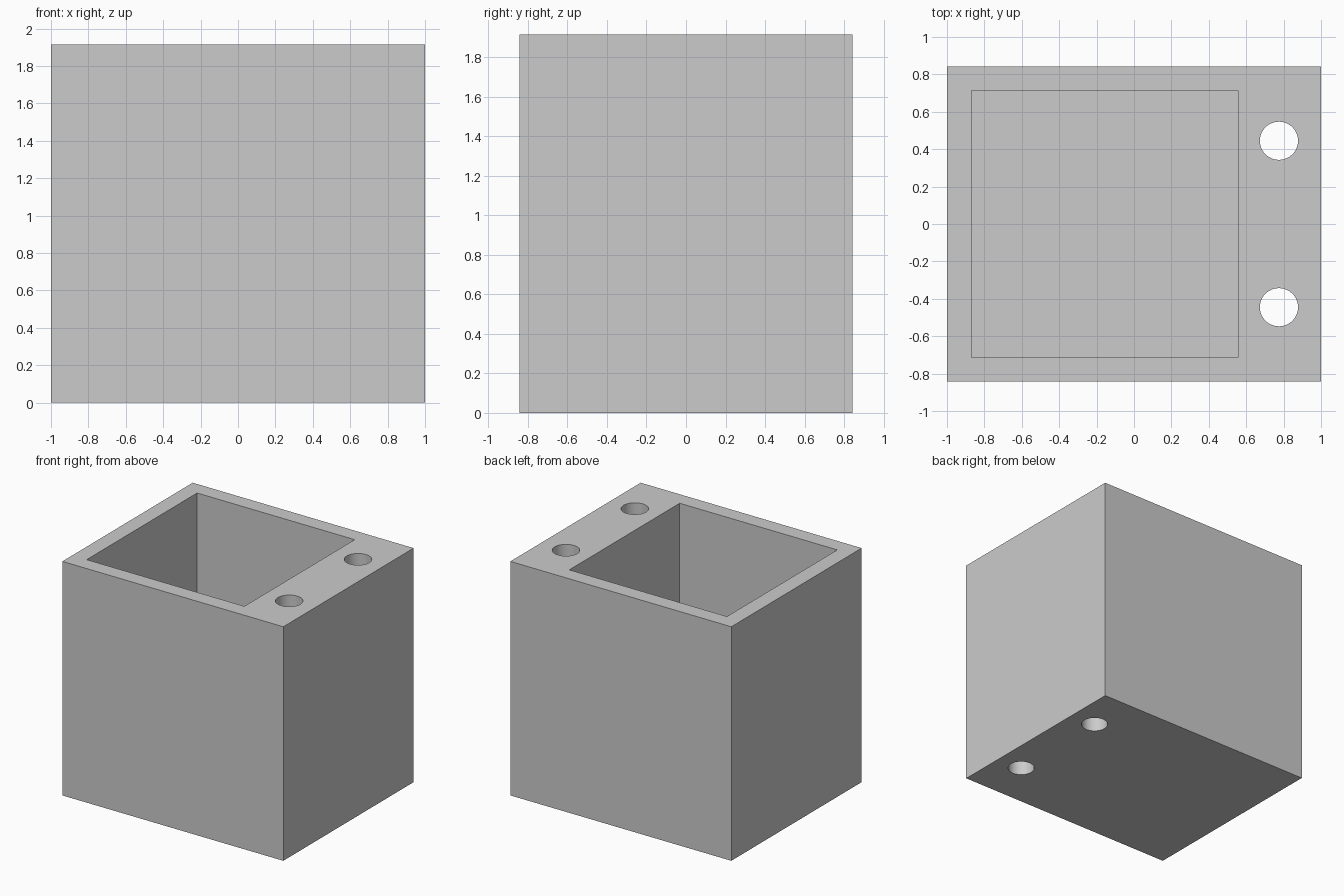
import bpy

old = bpy.data.objects.get("Cube")
if old:
    bpy.data.objects.remove(old, do_unlink=True)

# Overall sizes
HEIGHT, DEPTH, FLOOR = 1.915, 1.685, 0.13
POCKET_LEFT, POCKET_RIGHT, POCKET_DEPTH = -0.87, 0.557, 1.427
HOLE_X, HOLE_Y, HOLE_RADIUS = 0.775, 0.445, 0.102

grey = bpy.data.materials.new("plain grey")
grey.use_nodes = True
colour = (0.6, 0.6, 0.6, 1)
grey.diffuse_color = colour
grey.node_tree.nodes["Principled BSDF"].inputs["Base Color"].default_value = colour


def box(name, size, centre):
    bpy.ops.mesh.primitive_cube_add(size=1, location=centre)
    obj = bpy.context.object
    obj.name = name
    obj.scale = size
    bpy.ops.object.transform_apply(location=False, rotation=False, scale=True)
    obj.data.materials.append(grey)
    return obj


def cut(body, cutter):
    """Subtract the cutter, then remove it."""
    cutter.hide_render = True
    mod = body.modifiers.new("cut", "BOOLEAN")
    mod.operation = "DIFFERENCE"
    mod.solver = "EXACT"
    mod.object = cutter
    bpy.context.view_layer.objects.active = body
    bpy.ops.object.modifier_apply(modifier=mod.name)
    bpy.data.objects.remove(cutter, do_unlink=True)


# Solid block
block = box("holder_block", (2, DEPTH, HEIGHT), (0, 0, HEIGHT / 2))

# Open-topped pocket, running past the rim for a clean cut
pocket_height = HEIGHT - FLOOR + 0.1
cut(block, box("pocket_cutter",
               (POCKET_RIGHT - POCKET_LEFT, POCKET_DEPTH, pocket_height),
               ((POCKET_LEFT + POCKET_RIGHT) / 2, 0, FLOOR + pocket_height / 2)))

# Two round holes right through the thick side wall
for side in (-1, 1):
    bpy.ops.mesh.primitive_cylinder_add(vertices=48, radius=HOLE_RADIUS, depth=HEIGHT + 0.2,
                                        location=(HOLE_X, side * HOLE_Y, HEIGHT / 2))
    hole = bpy.context.object
    hole.name = "hole_cutter"
    hole.data.materials.append(grey)
    cut(block, hole)

# Smooth hole walls, sharp block edges
bpy.ops.object.select_all(action="DESELECT")
block.select_set(True)
bpy.context.view_layer.objects.active = block
bpy.ops.object.shade_smooth_by_angle()
